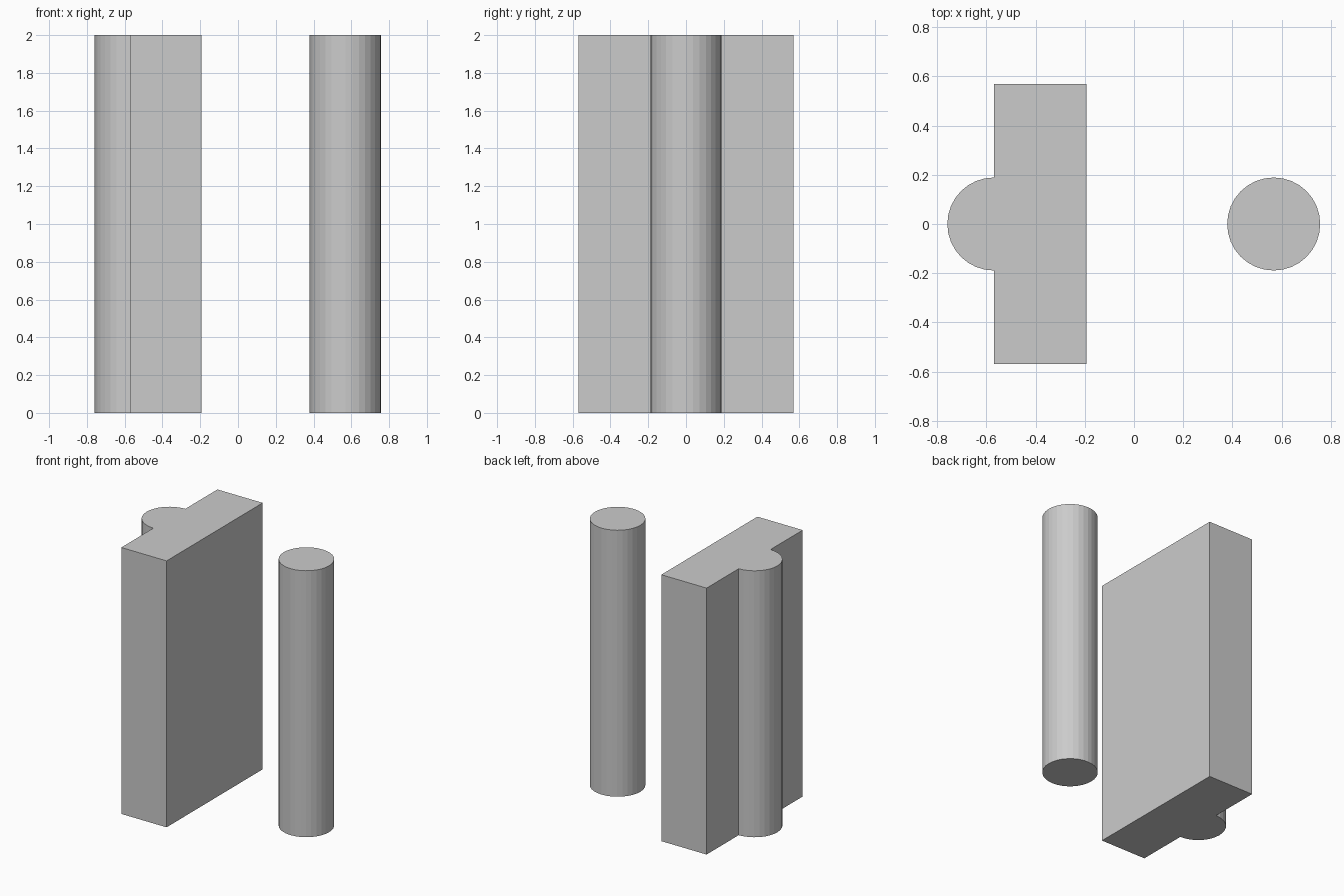
import bpy, bmesh
from math import sin, cos, pi

if "Cube" in bpy.data.objects:
    bpy.data.objects.remove(bpy.data.objects["Cube"])

HEIGHT, R, CX = 2.0, 0.189, 0.568
SIDES = 32


def arc(cx, start, end, steps):
    """Points on a circle of radius R around (cx, 0)."""
    return [(cx + R * cos(start + (end - start) * i / steps),
             R * sin(start + (end - start) * i / steps)) for i in range(steps + 1)]


def extrude_profile(name, points):
    """Solid prism from a counter-clockwise outline, standing on z = 0."""
    bm = bmesh.new()
    base = bm.faces.new([bm.verts.new((x, y, 0)) for x, y in points])
    top = bmesh.ops.extrude_face_region(bm, geom=[base], use_keep_orig=True)
    verts = [v for v in top["geom"] if isinstance(v, bmesh.types.BMVert)]
    bmesh.ops.translate(bm, verts=verts, vec=(0, 0, HEIGHT))
    bmesh.ops.recalc_face_normals(bm, faces=bm.faces)
    mesh = bpy.data.meshes.new(name)
    bm.to_mesh(mesh)
    bm.free()
    obj = bpy.data.objects.new(name, mesh)
    bpy.context.collection.objects.link(obj)
    return obj


# Slab with a half-round rib on its left face
x0, x1, y = -0.57, -0.194, 0.57
rib = arc(x0, pi / 2, 3 * pi / 2, SIDES // 2)
extrude_profile("ribbed_slab", [(x1, -y), (x1, y), (x0, y)] + rib + [(x0, -y)])

# Free-standing round post
extrude_profile("round_post", arc(CX, 0, 2 * pi, SIDES)[:-1])
